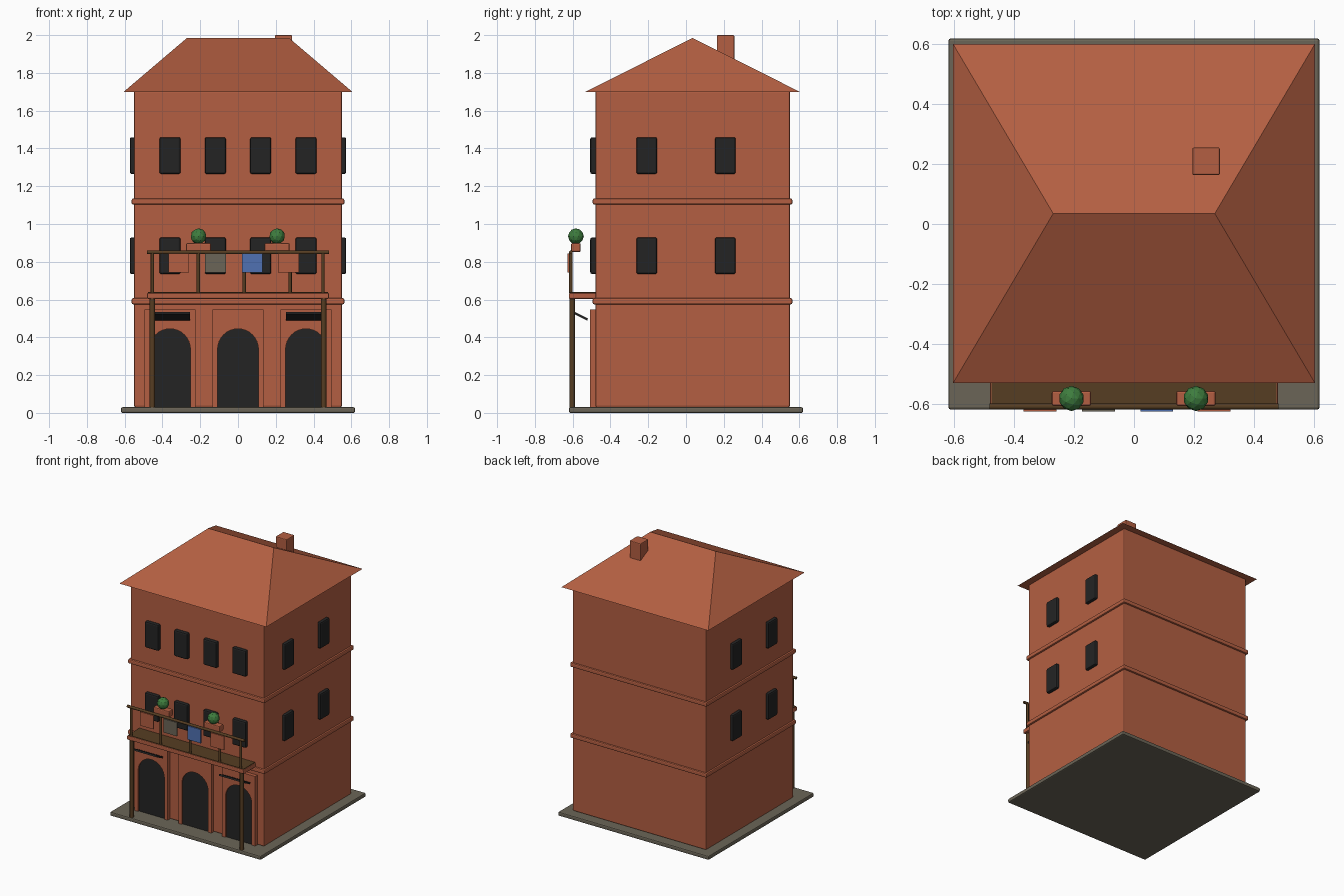
import bpy, bmesh, math
from mathutils import Matrix

if "Cube" in bpy.data.objects:
    bpy.data.objects.remove(bpy.data.objects["Cube"])


def srgb(r, g, b):
    f = lambda c: c / 12.92 if c <= 0.04045 else ((c + 0.055) / 1.055) ** 2.4
    return (f(r / 255), f(g / 255), f(b / 255), 1)


def material(name, r, g, b):
    m = bpy.data.materials.new(name)
    m.diffuse_color = srgb(r, g, b)
    m.use_nodes = True
    m.node_tree.nodes["Principled BSDF"].inputs["Base Color"].default_value = m.diffuse_color
    return m


BRICK = material("brick red", 180, 95, 66)
STONE = material("grey stone", 107, 101, 87)
WOOD = material("dark wood", 86, 61, 34)
DARK = material("dark glass", 36, 36, 36)
GREEN = material("leaf green", 62, 125, 62)
BLUE = material("blue cloth", 80, 113, 178)


def finish(name, bm, mat, bevel=0):
    bmesh.ops.recalc_face_normals(bm, faces=bm.faces)
    me = bpy.data.meshes.new(name)
    bm.to_mesh(me)
    bm.free()
    me.materials.append(mat)
    ob = bpy.data.objects.new(name, me)
    bpy.context.collection.objects.link(ob)
    if bevel:
        mod = ob.modifiers.new("bevel", 'BEVEL')
        mod.width, mod.segments = bevel, 2
    return ob


def box(name, x, y, z, mat, bevel=0):
    """Box from (min, max) ranges."""
    bm = bmesh.new()
    c = [(a + b) / 2 for a, b in (x, y, z)]
    s = [b - a for a, b in (x, y, z)]
    bmesh.ops.create_cube(bm, size=1, matrix=Matrix.Translation(c) @ Matrix.Diagonal((*s, 1)))
    return finish(name, bm, mat, bevel)


def rod(name, centre, r, length, mat, axis='Z'):
    bm = bmesh.new()
    rot = Matrix.Rotation(math.pi / 2, 4, 'Y') if axis == 'X' else Matrix.Identity(4)
    bmesh.ops.create_cone(bm, cap_ends=True, segments=12, radius1=r, radius2=r, depth=length,
                          matrix=Matrix.Translation(centre) @ rot)
    ob = finish(name, bm, mat)
    for p in ob.data.polygons:
        p.use_smooth = len(p.vertices) == 4
    return ob


def prism(name, pts, y0, y1, mat):
    """Extrude an x,z outline from y0 to y1."""
    bm = bmesh.new()
    f = bm.faces.new([bm.verts.new((x, y0, z)) for x, z in pts])
    r = bmesh.ops.extrude_face_region(bm, geom=[f])
    bmesh.ops.translate(bm, vec=(0, y1 - y0, 0),
                        verts=[v for v in r['geom'] if isinstance(v, bmesh.types.BMVert)])
    return finish(name, bm, mat)


# base, walls and storey bands
box("base_slab", (-.62, .62), (-.62, .62), (0, .03), STONE, .008)
box("walls", (-.55, .55), (-.48, .55), (.03, 1.704), BRICK, .008)
for i, z in enumerate((.591, 1.119)):
    box(f"storey_band_{i}", (-.563, .563), (-.494, .563), (z - .016, z + .016), BRICK, .008)

# hipped roof
bm = bmesh.new()
e = [bm.verts.new((x, y, 1.70)) for x, y in ((-.605, -.532), (.605, -.532), (.605, .602), (-.605, .602))]
l, r = bm.verts.new((-.27, .035, 1.985)), bm.verts.new((.27, .035, 1.985))
for f in ((e[0], e[1], r, l), (e[1], e[2], r), (e[2], e[3], l, r), (e[3], e[0], l), e[::-1]):
    bm.faces.new(f)
finish("roof", bm, BRICK)
box("chimney", (.195, .287), (.163, .256), (1.75, 2.0), BRICK, .006)

# windows on the front and both sides
for z in (.832, 1.362):
    for x in (-.36, -.12, .12, .36):
        box("front_window", (x - .056, x + .056), (-.507, -.47), (z - .097, z + .097), DARK, .01)
    for y in (-.208, .208):
        for s in (-1, 1):
            box("side_window", sorted((s * .54, s * .573)), (y - .055, y + .055),
                (z - .097, z + .097), DARK, .01)

# ground floor arched doorways with raised surrounds and sloping canopies
for x in (-.36, 0, .36):
    arch = [(x + .108, .03)] + [(x + .108 * math.cos(math.pi * k / 16), .337 + .108 * math.sin(math.pi * k / 16))
                                for k in range(17)] + [(x - .108, .03)]
    prism("arch_surround", [(x - .136, .03), (x - .136, .548), (x + .136, .548), (x + .136, .03)] + arch,
          -.507, -.475, BRICK)
    prism("arch_opening", arch, -.498, -.475, DARK)
    if x:
        bm = bmesh.new()
        bmesh.ops.create_cube(bm, size=1, matrix=Matrix.Translation((x, -.555, .511))
                              @ Matrix.Rotation(math.radians(-26), 4, 'X') @ Matrix.Diagonal((.21, .076, .012, 1)))
        finish("canopy", bm, DARK)

# balcony floor and its posts
box("balcony_slab", (-.482, .482), (-.62, -.475), (.604, .635), BRICK, .006)
box("balcony_deck", (-.476, .476), (-.614, -.475), (.63, .639), WOOD)
for x in (-.453, .453):
    rod("balcony_post", (x, -.602, .317), .0145, .58, WOOD)

# railing
rod("top_rail", (0, -.61, .85), .01, .966, WOOD, 'X')
for x in (-.453, -.21, .033, .276, .45):
    rod("baluster", (x, -.61, .743), .009, .215, WOOD)

# cloths hanging over the rail
for x, m in ((-.314, BRICK), (-.119, STONE), (.076, BLUE), (.267, BRICK)):
    box("hanging_cloth", (x - .055, x + .055), (-.627, -.619), (.743, .845), m)

# planters with round shrubs
for x in (-.209, .207):
    box("planter", (x - .066, x + .066), (-.608, -.558), (.852, .899), BRICK, .007)
    bm = bmesh.new()
    bmesh.ops.create_icosphere(bm, subdivisions=2, radius=.042, matrix=Matrix.Translation((x, -.583, .935)))
    finish("shrub", bm, GREEN)
